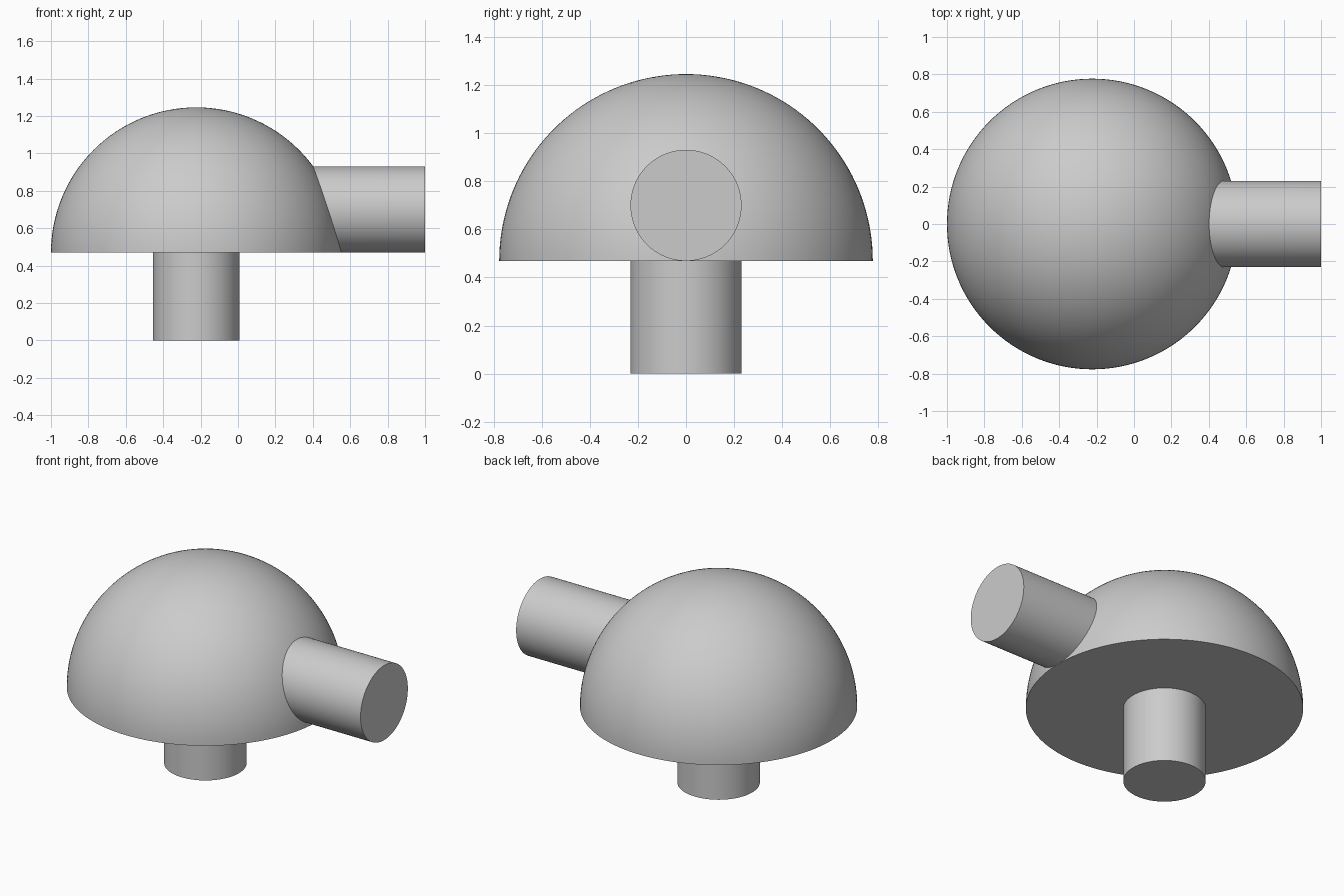
import bpy, bmesh, math

if "Cube" in bpy.data.objects:
    bpy.data.objects.remove(bpy.data.objects["Cube"])

R, TUBE = 0.777, 0.231        # dome and tube radii
CX, BASE = -0.223, 0.469      # dome centre x, dome underside height
ARM_Z = BASE + TUBE           # arm axis height
SEG, RINGS = 128, 40

grey = bpy.data.materials.new("plain_grey")
grey.diffuse_color = (0.6, 0.6, 0.6, 1)
grey.use_nodes = True
grey.node_tree.nodes["Principled BSDF"].inputs["Base Color"].default_value = grey.diffuse_color


def build(name, rings, tip=None):
    """Skin a list of rings; cap the first, close the last with a tip or a cap."""
    bm = bmesh.new()
    loops = [[bm.verts.new(p) for p in ring] for ring in rings]
    for a, b in zip(loops, loops[1:]):
        for i in range(SEG):
            j = (i + 1) % SEG
            bm.faces.new((a[i], a[j], b[j], b[i]))
    bm.faces.new(loops[0])
    if tip:
        top = bm.verts.new(tip)
        for i in range(SEG):
            bm.faces.new((loops[-1][i], loops[-1][(i + 1) % SEG], top))
    else:
        bm.faces.new(loops[-1])
    bmesh.ops.recalc_face_normals(bm, faces=bm.faces)
    mesh = bpy.data.meshes.new(name)
    bm.to_mesh(mesh)
    bm.free()
    mesh.materials.append(grey)
    obj = bpy.data.objects.new(name, mesh)
    bpy.context.collection.objects.link(obj)
    bpy.ops.object.select_all(action='DESELECT')
    obj.select_set(True)
    bpy.context.view_layer.objects.active = obj
    bpy.ops.object.shade_smooth_by_angle(angle=math.radians(30))
    return obj


def circle(r):
    return [(r * math.cos(2 * math.pi * i / SEG), r * math.sin(2 * math.pi * i / SEG))
            for i in range(SEG)]


def flat_ring(r, z):
    return [(CX + x, y, z) for x, y in circle(r)]


# Dome: half sphere with a flat underside
angles = [math.pi / 2 * k / RINGS for k in range(RINGS)]
build("dome", [flat_ring(R * math.cos(a), BASE + R * math.sin(a)) for a in angles],
      tip=(CX, 0, BASE + R))

# Stem: upright cylinder under the dome
build("stem", [flat_ring(TUBE, 0), flat_ring(TUBE, BASE)])

# Arm: sideways cylinder whose inner end follows the dome surface
inner = [(CX + math.sqrt(R * R - y * y - (TUBE + z) ** 2) - 0.004, y, ARM_Z + z)
         for y, z in circle(TUBE)]
outer = [(1.0, y, ARM_Z + z) for y, z in circle(TUBE)]
build("arm", [inner, outer])
